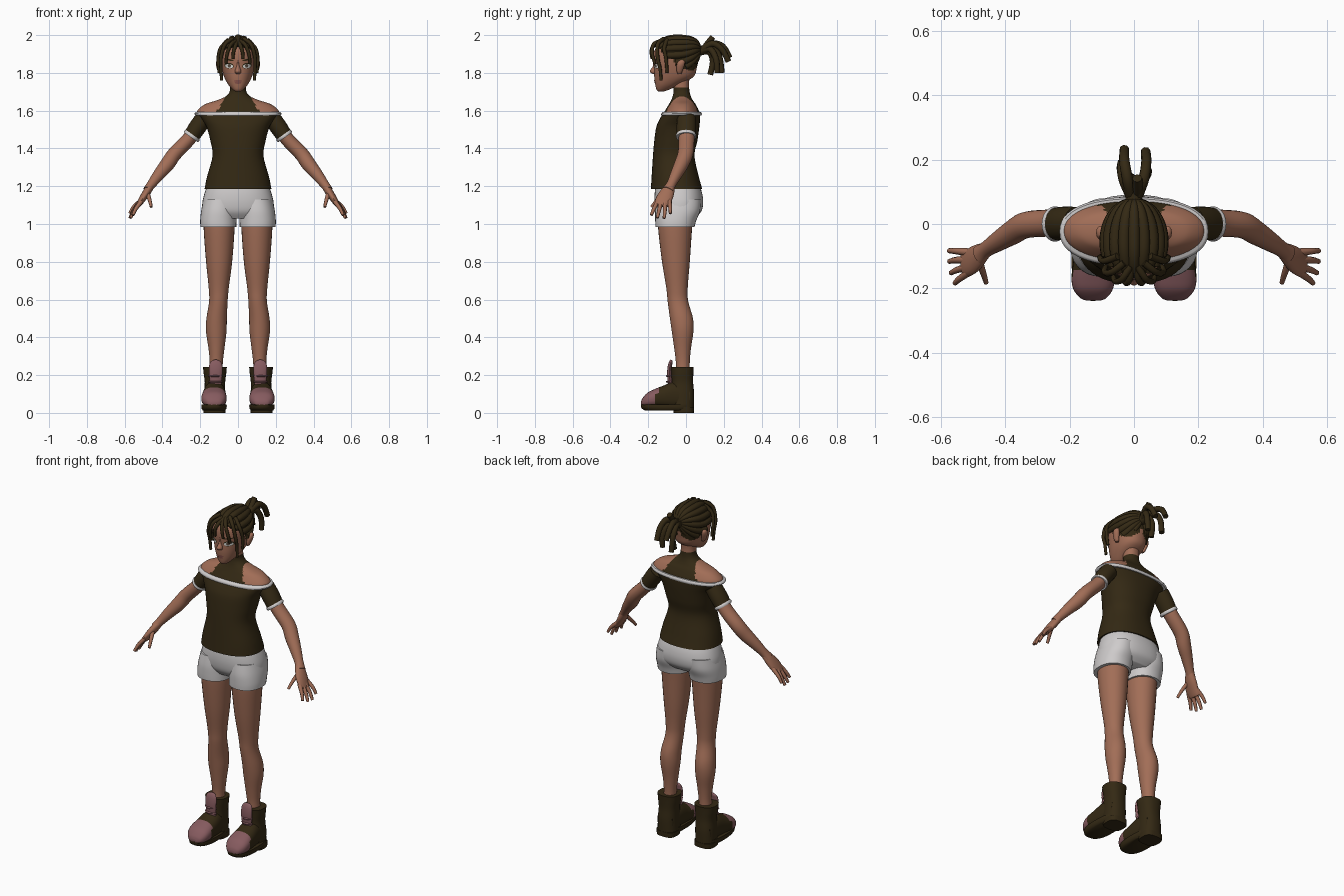
import bpy, bmesh, math
from mathutils import Vector
from mathutils.bvhtree import BVHTree


def material(name, r, g, b):
    m = bpy.data.materials.new(name)
    m.diffuse_color = (r, g, b, 1)
    return m


SKIN = material("skin", .36, .155, .095)
DARK = material("dark brown", .034, .022, .007)
WHITE = material("off white cloth", .62, .60, .60)
PINK = material("dusty pink", .24, .105, .115)
LIP = material("lip", .24, .085, .07)
EYE = material("eye white", .75, .75, .72)
IRIS = material("iris", .10, .07, .05)


def finish(name, bm, mats, mirror=False, rule=None):
    bmesh.ops.recalc_face_normals(bm, faces=bm.faces)
    if rule:
        for f in bm.faces:
            f.material_index = rule(f.calc_center_median())
    me = bpy.data.meshes.new(name)
    bm.to_mesh(me)
    bm.free()
    for m in mats:
        me.materials.append(m)
    ob = bpy.data.objects.new(name, me)
    bpy.context.collection.objects.link(ob)
    if mirror:
        ob.modifiers.new("mirror", 'MIRROR').use_mirror_merge = False
    return ob


def smooth_rows(rows, steps):
    """Catmull-Rom resampling of (x, y, z, ra, rb) rows."""
    out, n = [], len(rows)
    for i in range(n - 1):
        p = [rows[max(i - 1, 0)], rows[i], rows[i + 1], rows[min(i + 2, n - 1)]]
        for s in range(steps):
            t = s / steps
            out.append([.5 * (2 * b + (c - a) * t + (2 * a - 5 * b + 4 * c - d) * t * t
                              + (3 * b - a - 3 * c + d) * t ** 3) for a, b, c, d in zip(*p)])
    return out + [list(rows[-1])]


def loft(name, rows, mats, axis=None, n=20, p=2.0, steps=5, rule=None, mirror=False, side=(0, 1, 0)):
    """Skin superellipse rings; axis Z or Y keeps rings flat, None follows the path."""
    rows = smooth_rows(rows, steps)
    bm, rings = bmesh.new(), []
    pts = [Vector(r[:3]) for r in rows]
    for i, r in enumerate(rows):
        if axis == 'Z':
            u, v = Vector((1, 0, 0)), Vector((0, 1, 0))
        elif axis == 'Y':
            u, v = Vector((1, 0, 0)), Vector((0, 0, 1))
        else:
            t = (pts[min(i + 1, len(pts) - 1)] - pts[max(i - 1, 0)]).normalized()
            u = Vector(side)
            u = (u - t * u.dot(t)).normalized()
            v = t.cross(u)
        ring = []
        for k in range(n):
            a = 2 * math.pi * k / n
            c, s = math.cos(a), math.sin(a)
            c, s = [math.copysign(abs(q) ** (2 / p), q) for q in (c, s)]
            ring.append(bm.verts.new(pts[i] + u * c * max(r[3], .001) + v * s * max(r[4], .001)))
        rings.append(ring)
    for a, b in zip(rings, rings[1:]):
        for k in range(n):
            bm.faces.new((a[k], a[(k + 1) % n], b[(k + 1) % n], b[k]))
    bm.faces.new(rings[0])
    bm.faces.new(rings[-1])
    return finish(name, bm, mats, mirror, rule)


def zr(*rows):
    """(z, x, half width, front y, back y) to loft rows."""
    return [(x, (a + b) / 2, z, w, (b - a) / 2) for z, x, w, a, b in rows]


def strand(name, pts, r, mirror=False, tip=.6, mat=DARK, side=(1, 0.2, 0.1)):
    m = len(pts) - 1
    rows = [(*q, r * (1 - (1 - tip) * i / m), r * (1 - (1 - tip) * i / m)) for i, q in enumerate(pts)]
    return loft(name, rows, [mat], n=8, steps=5, mirror=mirror, side=side)


# shirt, bare shoulders with halter, trims
loft("shirt", zr((1.185, 0, .177, -.186, .086), (1.25, 0, .164, -.182, .068), (1.36, 0, .135, -.175, .045),
                 (1.44, 0, .146, -.168, .06), (1.51, 0, .165, -.158, .07), (1.55, 0, .188, -.142, .074),
                 (1.585, 0, .212, -.122, .076)), [DARK], 'Z', n=48, p=2.3)
loft("shoulders_and_halter",
     zr((1.56, 0, .19, -.12, .07), (1.585, 0, .214, -.118, .072), (1.605, 0, .212, -.108, .066),
        (1.635, 0, .172, -.09, .05), (1.655, 0, .112, -.079, .036), (1.675, 0, .066, -.071, .026),
        (1.70, 0, .045, -.066, .019), (1.74, 0, .041, -.068, .016), (1.79, 0, .041, -.06, .02)),
     [SKIN, DARK], 'Z', n=96, p=2.2, steps=8,
     rule=lambda c: int(c.z < 1.725 and abs(c.x) < .05 + .6 * max(0, 1.70 - c.z)))
loft("neckline_trim", zr((1.574, 0, .224, -.13, .081), (1.584, 0, .231, -.131, .084), (1.594, 0, .224, -.122, .078)),
     [WHITE], 'Z', n=48, p=2.3, steps=2)
loft("sleeve", [(.18, .003, 1.56, .05, .046), (.215, .002, 1.512, .052, .046), (.246, 0, 1.465, .05, .043)],
     [DARK], n=24, mirror=True)
loft("sleeve_trim", [(.240, 0, 1.473, .052, .045), (.245, 0, 1.466, .055, .048), (.25, 0, 1.459, .052, .045)],
     [WHITE], n=24, steps=2, mirror=True)

# arms and hands
loft("arm", [(.20, .004, 1.535, .042, .038), (.26, .003, 1.45, .042, .037), (.335, -.003, 1.372, .041, .038),
             (.375, -.025, 1.315, .038, .038), (.42, -.053, 1.26, .031, .031), (.458, -.078, 1.21, .025, .024),
             (.48, -.095, 1.18, .031, .022)], [SKIN], mirror=True)
loft("palm", [(.46, -.08, 1.205, .024, .02), (.485, -.1, 1.165, .038, .021), (.508, -.117, 1.13, .043, .018),
              (.527, -.124, 1.10, .04, .013), (.531, -.125, 1.094, .03, .008)], [SKIN], n=16, mirror=True)
for nm, pts in {"little_finger": [(.512, -.088, 1.125), (.552, -.084, 1.09), (.574, -.083, 1.055)],
                "ring_finger": [(.518, -.112, 1.12), (.553, -.112, 1.07), (.573, -.116, 1.03)],
                "middle_finger": [(.518, -.133, 1.115), (.55, -.143, 1.07), (.568, -.152, 1.032)],
                "index_finger": [(.512, -.15, 1.12), (.541, -.17, 1.08), (.556, -.184, 1.047)],
                "thumb": [(.48, -.115, 1.165), (.468, -.152, 1.128), (.459, -.182, 1.09)]}.items():
    strand(nm, pts, .0125, True, .62, SKIN, (0, 1, 0))

# shorts and legs
loft("shorts_hips", zr((1.21, 0, .16, -.16, .07), (1.16, 0, .178, -.166, .086), (1.11, 0, .189, -.165, .091),
                       (1.065, 0, .185, -.155, .08), (1.03, 0, .14, -.13, .045)), [WHITE], 'Z', n=40, p=2.3)
loft("shorts_leg", zr((1.13, .095, .087, -.155, .08), (1.07, .101, .094, -.163, .075),
                      (1.02, .104, .096, -.163, .055), (.985, .104, .095, -.161, .045)),
     [WHITE], 'Z', n=32, p=2.2, mirror=True)
loft("leg", zr((1.05, .10, .082, -.15, .04), (.96, .10, .081, -.146, .031), (.8, .10, .069, -.127, .02),
               (.66, .102, .053, -.104, .009), (.59, .104, .049, -.097, .012), (.5, .113, .054, -.085, .037),
               (.43, .115, .054, -.075, .039), (.34, .114, .042, -.062, .026), (.27, .115, .035, -.054, .02),
               (.2, .118, .035, -.054, .02)), [SKIN], 'Z', n=28, mirror=True)

# boots
loft("boot_shaft", zr((.03, .124, .058, -.08, .042), (.1, .124, .056, -.08, .043), (.16, .122, .054, -.075, .038),
                      (.21, .122, .06, -.078, .039), (.243, .122, .063, -.082, .041)),
     [DARK], 'Z', n=28, p=2.4, mirror=True)
loft("boot_foot", [(.124, .02, .085, .05, .06), (.124, -.06, .092, .058, .072), (.126, -.12, .084, .063, .06),
                   (.127, -.17, .076, .067, .048), (.127, -.205, .068, .06, .038), (.126, -.23, .056, .04, .022),
                   (.126, -.238, .05, .02, .01)], [DARK, PINK], 'Y', n=32, p=2.4, steps=7, mirror=True,
     rule=lambda c: int(c.z > .045 and c.y < (-.14 if c.z > .1 else -.165)))
loft("boot_sole", zr((.012, .127, .058, -.215, .03), (.025, .127, .067, -.236, .04), (.045, .127, .067, -.239, .042)),
     [DARK], 'Z', n=36, p=2.5, steps=2, mirror=True)
loft("boot_heel", zr((0, .125, .058, -.065, .041), (.03, .125, .06, -.07, .043)), [DARK], 'Z',
     n=24, p=3, steps=1, mirror=True)
loft("boot_tongue", [(.118, -.084, .15, .03, .012), (.118, -.088, .21, .035, .012), (.118, -.085, .25, .035, .011),
                     (.118, -.079, .272, .026, .009), (.118, -.076, .28, .01, .005)],
     [PINK], n=16, mirror=True, side=(1, 0, 0))
for z in (.165, .195):
    loft("boot_lace", [(.085, -.083, z, .005, .006), (.12, -.1, z, .005, .006), (.155, -.083, z, .005, .006)],
         [PINK], n=8, mirror=True, side=(0, 0, 1))

# head: the scalp is coloured by angle about a front-to-back axis
HC, HR = Vector((0, -.055, 1.875)), Vector((.09, .125, .11))


def hair_start(a):
    return 35 + 35 * (a / 80) ** 2


def is_hair(c):
    q = Vector([(c[i] - HC[i]) / HR[i] for i in range(3)])
    a = abs(math.degrees(math.atan2(q.x, q.z)))
    th = math.degrees(math.acos(max(-1, min(1, -q.y / q.length))))
    return int(a < 152 and th > hair_start(a))


head = loft("head", zr((1.702, 0, .015, -.148, -.115), (1.713, 0, .03, -.157, -.085), (1.74, 0, .053, -.163, -.03),
                       (1.78, 0, .074, -.168, .04), (1.83, 0, .087, -.169, .058), (1.88, 0, .093, -.173, .068),
                       (1.92, 0, .09, -.166, .065), (1.955, 0, .071, -.138, .04), (1.975, 0, .045, -.105, .008),
                       (1.983, 0, .015, -.075, -.03)), [SKIN, DARK], 'Z', n=72, p=2.25, steps=6, rule=is_hair)
loft("nose", zr((1.868, 0, .005, -.174, -.15), (1.835, 0, .009, -.176, -.15), (1.812, 0, .016, -.191, -.15),
                (1.80, 0, .015, -.186, -.15), (1.794, 0, .008, -.172, -.15)), [SKIN], 'Z', n=16)
loft("ear", zr((1.795, .09, .008, -.045, -.025), (1.81, .095, .012, -.05, -.018), (1.84, .102, .015, -.05, -.008),
               (1.86, .104, .012, -.042, -.006), (1.868, .102, .005, -.03, -.015)), [SKIN], 'Z', n=14, mirror=True)

# face details: thin discs projected onto the head
tree = BVHTree.FromPolygons([v.co for v in head.data.vertices], [f.vertices for f in head.data.polygons])


def decal(name, x, z, rx, rz, mat, lift, mirror=True, tilt=0, n=20):
    bm, rings = bmesh.new(), []

    def vert(f, k):
        a = 2 * math.pi * k / n
        du, dv = rx * f * math.cos(a), rz * f * math.sin(a)
        px, pz = x + du, z + dv + tilt * du
        hit = tree.ray_cast(Vector((px, -1, pz)), Vector((0, 1, 0)))[0]
        return bm.verts.new((px, (hit.y if hit else -.12) - lift, pz))
    for f in (.35, .7, 1):
        rings.append([vert(f, k) for k in range(n)])
    bm.faces.new(rings[0])
    for a, b in zip(rings, rings[1:]):
        for k in range(n):
            bm.faces.new((a[k], a[(k + 1) % n], b[(k + 1) % n], b[k]))
    return finish(name, bm, [mat], mirror)


decal("eyelash", .047, 1.838, .025, .0155, DARK, .0015, tilt=.1)
decal("eye_white", .047, 1.836, .021, .0115, EYE, .003, tilt=.1)
decal("iris", .046, 1.837, .0085, .0095, IRIS, .0045)
decal("eyebrow", .047, 1.869, .025, .0045, DARK, .002, tilt=.15)
decal("upper_lip", 0, 1.757, .022, .005, LIP, .003, False)
decal("lower_lip", 0, 1.748, .018, .006, LIP, .004, False)

# braids running back over the scalp to the tie
for a in range(-140, 141, 20):
    s, rows = hair_start(a), []
    for i in range(8):
        th, ra = math.radians(s + (176 - s) * i / 7), math.radians(a)
        r = .019 * (.55 + .45 * math.sin(th))
        rows.append((HC.x + HR.x * math.sin(th) * math.sin(ra), HC.y - HR.y * math.cos(th),
                     HC.z + HR.z * math.sin(th) * math.cos(ra) + .045 * max(0, -math.cos(th)) ** 2, r, r))
    loft("scalp_braid", rows, [DARK], n=10, steps=3, side=(math.cos(ra), 0, -math.sin(ra)))

# ponytail locks
loft("hair_tie", [(0, .06, 1.917, .03, .03), (0, .085, 1.92, .026, .026), (0, .105, 1.925, .024, .024)],
     [DARK], n=16, side=(1, 0, 0))
for pts in ([(.01, .09, 1.92), (.012, .115, 1.955), (.01, .142, 1.99)],
            [(-.01, .09, 1.925), (-.02, .14, 1.955), (-.03, .195, 1.94), (-.03, .232, 1.88)],
            [(.012, .09, 1.925), (.03, .14, 1.955), (.038, .19, 1.925), (.036, .225, 1.86)],
            [(-.01, .09, 1.92), (-.03, .135, 1.935), (-.038, .175, 1.89), (-.036, .19, 1.80)],
            [(.01, .09, 1.92), (.025, .13, 1.925), (.04, .16, 1.87), (.04, .165, 1.80)],
            [(0, .09, 1.915), (0, .125, 1.91), (-.01, .142, 1.86), (-.012, .128, 1.79)]):
    strand("ponytail_lock", pts, .018, tip=.85)

# loose locks framing the face
for pts in ([(.006, -.14, 1.96), (.015, -.175, 1.94), (.024, -.184, 1.91), (.027, -.18, 1.875)],
            [(.01, -.13, 1.97), (.038, -.172, 1.95), (.058, -.178, 1.90), (.064, -.165, 1.85)],
            [(.03, -.12, 1.98), (.07, -.15, 1.95), (.09, -.15, 1.88), (.09, -.137, 1.82), (.087, -.132, 1.76)],
            [(.05, -.1, 1.975), (.092, -.115, 1.93), (.105, -.105, 1.87), (.1, -.1, 1.80)]):
    strand("front_lock", pts, .0115, True, .7)

# smooth shading that keeps hard edges
bpy.ops.object.select_all(action='SELECT')
bpy.context.view_layer.objects.active = head
bpy.ops.object.shade_smooth_by_angle(angle=math.radians(50))
